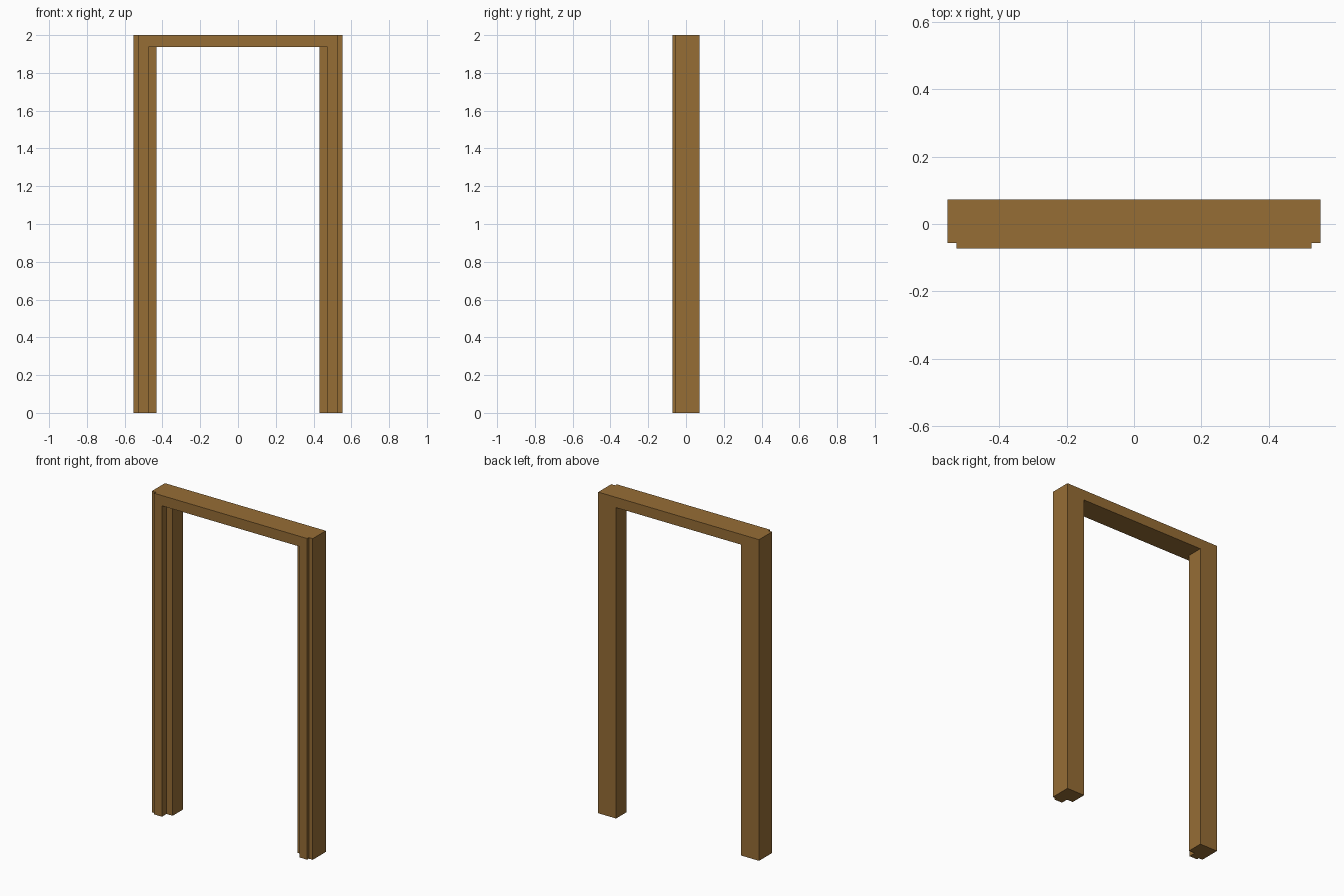
import bpy, bmesh

if "Cube" in bpy.data.objects:
    bpy.data.objects.remove(bpy.data.objects["Cube"])

# Flat wood colour
wood = bpy.data.materials.new("wood_brown")
wood.diffuse_color = (0.305, 0.153, 0.036, 1.0)
wood.use_nodes = True
wood.node_tree.nodes["Principled BSDF"].inputs["Base Color"].default_value = wood.diffuse_color


def extrude_plan(name, half, z0, z1):
    """Extrude a plan outline, given as its +x half and mirrored across x = 0."""
    outline = half + [(-x, y) for x, y in reversed(half)]
    bm = bmesh.new()
    face = bm.faces.new([bm.verts.new((x, y, z0)) for x, y in outline])
    top = bmesh.ops.extrude_face_region(bm, geom=[face])["geom"]
    bmesh.ops.translate(bm, vec=(0, 0, z1 - z0),
                        verts=[v for v in top if isinstance(v, bmesh.types.BMVert)])
    bmesh.ops.recalc_face_normals(bm, faces=bm.faces)
    mesh = bpy.data.meshes.new(name)
    bm.to_mesh(mesh)
    bm.free()
    mesh.materials.append(wood)
    obj = bpy.data.objects.new(name, mesh)
    bpy.context.collection.objects.link(obj)
    return obj


FRONT, BACK = -0.0725, 0.0725
STEP, REBATE = -0.056, -0.028

# Frame: solid block with stepped front corners
frame = extrude_plan("door_frame",
                     [(0.527, FRONT), (0.527, STEP), (0.554, STEP), (0.554, BACK)],
                     0.0, 2.0)

# Opening with the wider door rebate at the front
opening = extrude_plan("opening_cutter",
                       [(0.473, -0.5), (0.473, REBATE), (0.431, REBATE), (0.431, 0.5)],
                       -0.5, 1.936)
opening.hide_render = True

# Cut the opening, then drop the cutter
cut = frame.modifiers.new("opening", 'BOOLEAN')
cut.operation = 'DIFFERENCE'
cut.solver = 'EXACT'
cut.object = opening
bpy.context.view_layer.objects.active = frame
frame.select_set(True)
bpy.ops.object.modifier_apply(modifier=cut.name)
bpy.data.objects.remove(opening, do_unlink=True)
